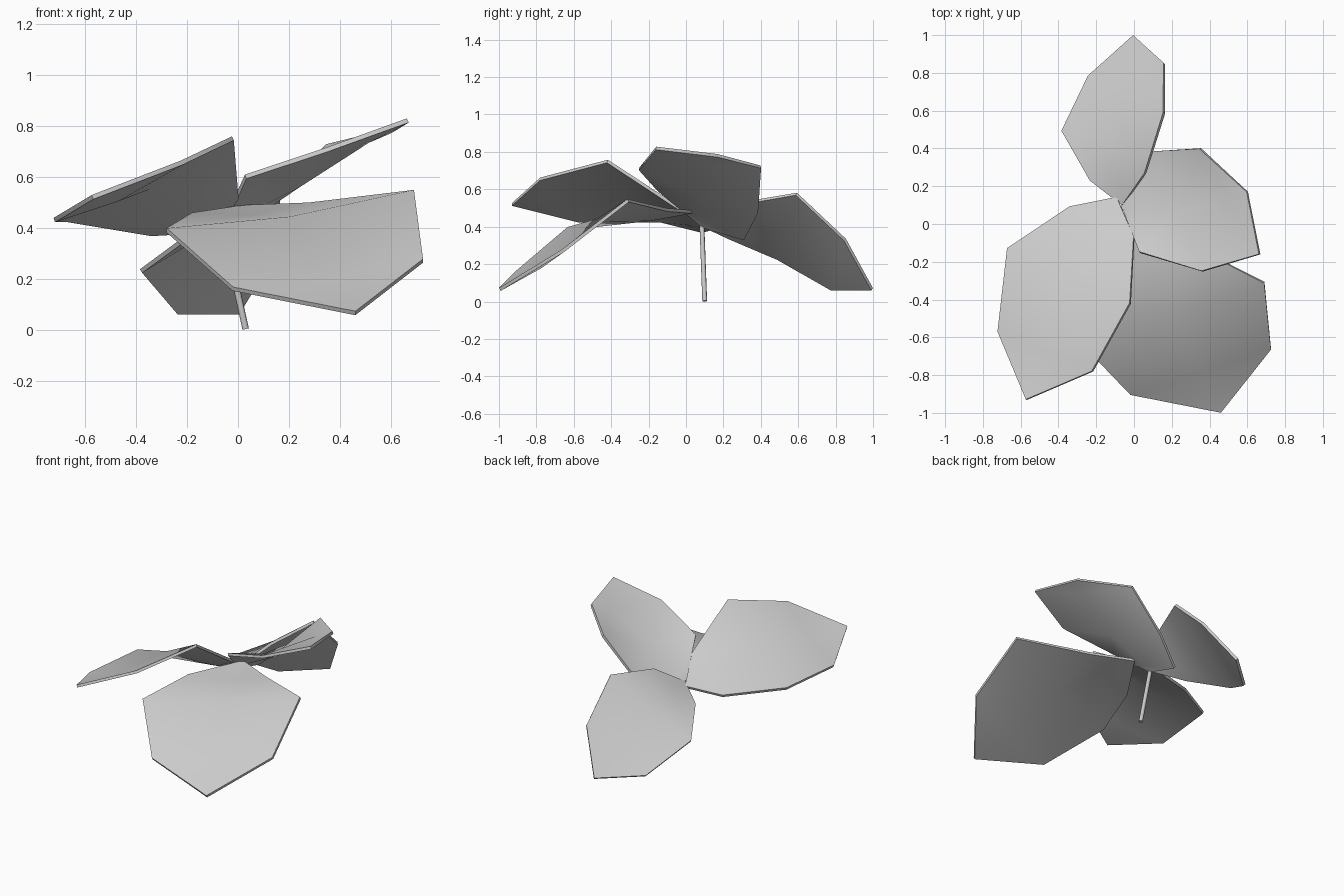
import bpy, bmesh
from mathutils import Vector

if "Cube" in bpy.data.objects:
    bpy.data.objects.remove(bpy.data.objects["Cube"])


def leaf(name, tip, pairs, base, dip):
    """Faceted leaf: tip, left/right rim pairs, base, with a slightly sunken midrib."""
    bm = bmesh.new()
    t, b = bm.verts.new(tip), bm.verts.new(base)
    rows = []
    for l, r in pairs:
        mid = (Vector(l) + Vector(r)) / 2 - Vector((0, 0, dip))
        rows.append([bm.verts.new(p) for p in (l, mid, r)])
    for i in range(2):
        bm.faces.new((t, rows[0][i], rows[0][i + 1]))
        for a, c in zip(rows, rows[1:]):
            bm.faces.new((a[i], c[i], c[i + 1], a[i + 1]))
        bm.faces.new((rows[-1][i], b, rows[-1][i + 1]))
    bmesh.ops.recalc_face_normals(bm, faces=bm.faces)
    me = bpy.data.meshes.new(name)
    bm.to_mesh(me)
    bm.free()
    ob = bpy.data.objects.new(name, me)
    bpy.context.collection.objects.link(ob)
    s = ob.modifiers.new("thickness", 'SOLIDIFY')
    s.thickness, s.offset = 0.018, 0
    bpy.context.view_layer.objects.active = ob
    ob.select_set(True)
    bpy.ops.object.modifier_apply(modifier=s.name)
    bpy.ops.object.shade_smooth_by_angle(angle=0.7)
    ob.select_set(False)


# four leaves around the top of the stem
leaf("back_leaf", (0, 0.995, 0.065),
     [((-.24, .78, .065), (.16, .85, .33)),
      ((-.38, .49, .23), (.16, .59, .575)),
      ((-.23, .23, .34), (.06, .27, .52))], (-.06, .10, .40), 0.02)
leaf("upper_right_leaf", (.60, .17, .78),
     [((.35, .40, .72), (.665, -.16, .82)),
      ((.11, .385, .48), (.36, -.25, .71)),
      ((-.07, .31, .335), (.03, -.15, .60))], (-.06, .09, .40), 0.03)
leaf("left_leaf", (-.57, -.93, .52),
     [((-.72, -.57, .43), (-.22, -.78, .655)),
      ((-.67, -.13, .43), (-.02, -.42, .75)),
      ((-.34, .09, .375), (0, -.07, .52))], (-.09, .14, .39), 0.03)
leaf("front_right_leaf", (.46, -.995, .065),
     [((-.02, -.90, .16), (.725, -.66, .27)),
      ((-.28, -.63, .39), (.69, -.31, .54)),
      ((-.18, -.28, .45), (.28, -.10, .49))], (.02, .03, .48), 0.03)

# thin leaning stem
bottom, top = Vector((.03, .10, 0.003)), Vector((-.06, .085, .41))
d = top - bottom
bpy.ops.mesh.primitive_cylinder_add(vertices=8, radius=0.013, depth=d.length,
                                    location=(bottom + top) / 2,
                                    rotation=d.to_track_quat('Z', 'Y').to_euler())
bpy.context.object.name = "stem"
bpy.ops.object.shade_smooth_by_angle(angle=0.9)
